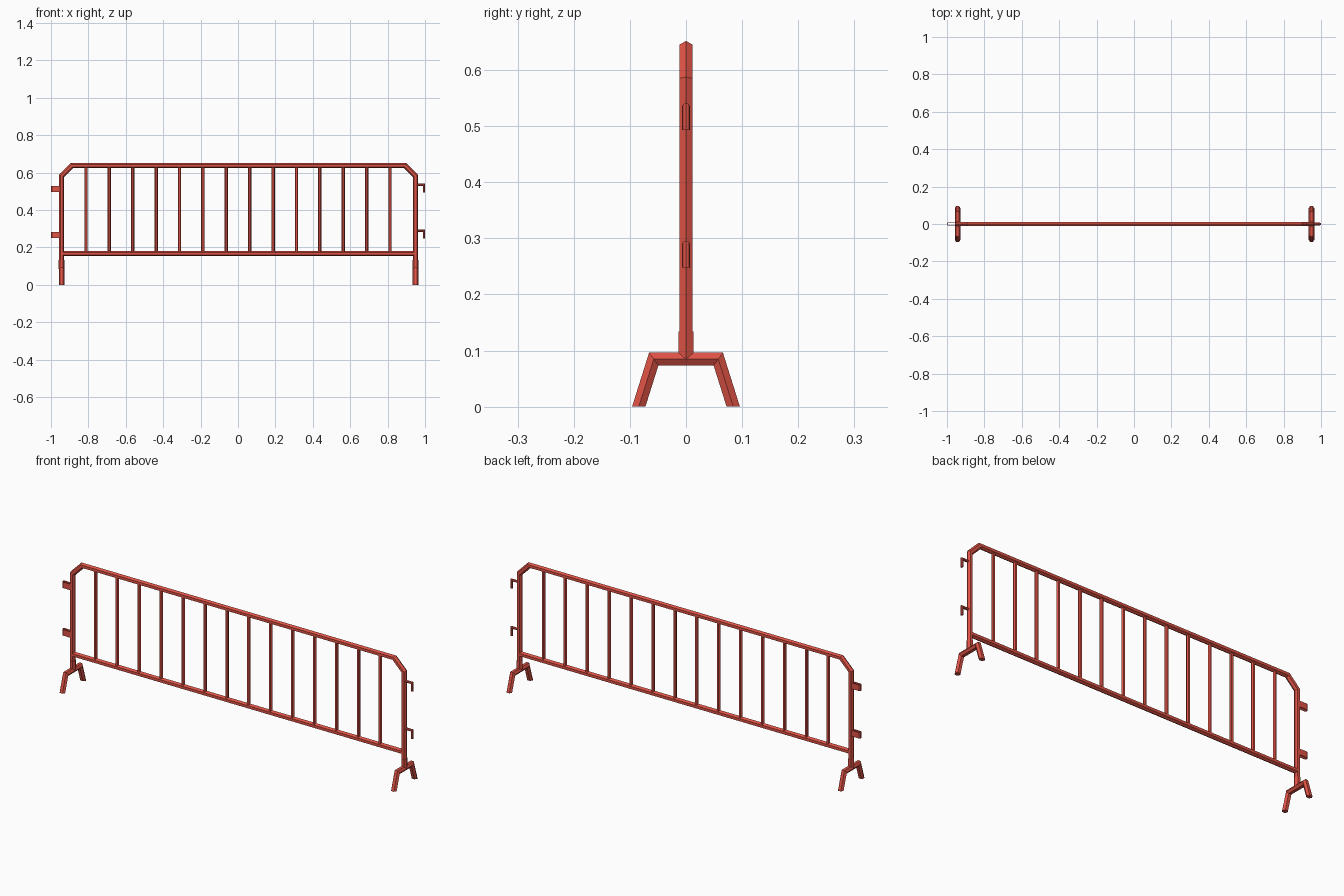
import bpy, bmesh, math
from mathutils import Vector

if "Cube" in bpy.data.objects:
    bpy.data.objects.remove(bpy.data.objects["Cube"])

red = bpy.data.materials.new("red paint")
red.diffuse_color = (0.73, 0.085, 0.06, 1)
red.use_nodes = True
red.node_tree.nodes["Principled BSDF"].inputs["Base Color"].default_value = red.diffuse_color


def ngon(ru, rv=None, sides=6, turn=0):
    rv = rv or ru
    angles = [math.radians(360 * k / sides + turn) for k in range(sides)]
    return [(ru * math.cos(a), rv * math.sin(a)) for a in angles]


def sweep(name, path, normal, profile, end_cut=None):
    """Sweep a profile along a flat path with mitred corners.
    Profile u lies in the path plane, v along the normal."""
    pts = [Vector(p) for p in path]
    n = Vector(normal)
    sides = [(b - a).normalized().cross(n) for a, b in zip(pts, pts[1:])]
    bm = bmesh.new()
    rings = []
    for i, p in enumerate(pts):
        a, b = sides[max(i - 1, 0)], sides[min(i, len(sides) - 1)]
        m = (a + b) / (1 + a.dot(b))
        if end_cut and i in (0, len(pts) - 1):
            c = Vector(end_cut)
            m = c / c.dot(a if i else b)
        rings.append([bm.verts.new(p + m * u + n * v) for u, v in profile])
    for r0, r1 in zip(rings, rings[1:]):
        for k in range(len(profile)):
            j = (k + 1) % len(profile)
            bm.faces.new((r0[k], r0[j], r1[j], r1[k]))
    bm.faces.new(rings[0])
    bm.faces.new(rings[-1])
    bmesh.ops.recalc_face_normals(bm, faces=bm.faces)
    mesh = bpy.data.meshes.new(name)
    bm.to_mesh(mesh)
    bm.free()
    mesh.materials.append(red)
    obj = bpy.data.objects.new(name, mesh)
    bpy.context.collection.objects.link(obj)
    return obj


LEFT, RIGHT = -0.943, 0.949
TOP, RAIL, FOOT = 0.638, 0.167, 0.0848
Y = (0, 1, 0)
tube = ngon(0.0138)

# Outer frame with clipped top corners, and lower rail
sweep("frame", [(LEFT, 0, FOOT), (LEFT, 0, 0.582), (-0.887, 0, TOP),
                (0.893, 0, TOP), (RIGHT, 0, 0.582), (RIGHT, 0, FOOT)], Y, tube)
sweep("lower_rail", [(LEFT, 0, RAIL), (RIGHT, 0, RAIL)], Y, tube)

# Upright bars
for i in range(14):
    x = -0.813 + i * 1.626 / 13
    sweep("bar", [(x, 0, RAIL), (x, 0, TOP)], Y, ngon(0.009))

# Feet with flat ground cuts, and the sleeves that join them to the posts
for x in (LEFT, RIGHT):
    sweep("foot", [(x, -0.0842, 0), (x, -0.0575, FOOT), (x, 0.0575, FOOT),
                   (x, 0.0842, 0)], (1, 0, 0), ngon(0.0131, 0.0153, turn=30), Y)
    sweep("sleeve", [(x, 0, FOOT), (x, 0, 0.134)], Y, ngon(0.0155))

# Coupling hooks on the right, open strap loops on the left
strap = [(-0.0015, -0.0155), (0.0015, -0.0155), (0.0015, 0.0155), (-0.0015, 0.0155)]
for z in (0.541, 0.296):
    sweep("hook", [(RIGHT, 0, z - 0.006), (0.994, 0, z - 0.006),
                   (0.994, 0, z - 0.048)], Y, ngon(0.006, 0.007, sides=8))
    c = z - 0.029
    sweep("strap_loop", [(LEFT, -0.0075, c), (-0.993, -0.0075, c),
                         (-0.9985, -0.0035, c), (-0.9985, 0.0035, c),
                         (-0.993, 0.0075, c), (LEFT, 0.0075, c)],
          (0, 0, 1), strap)
